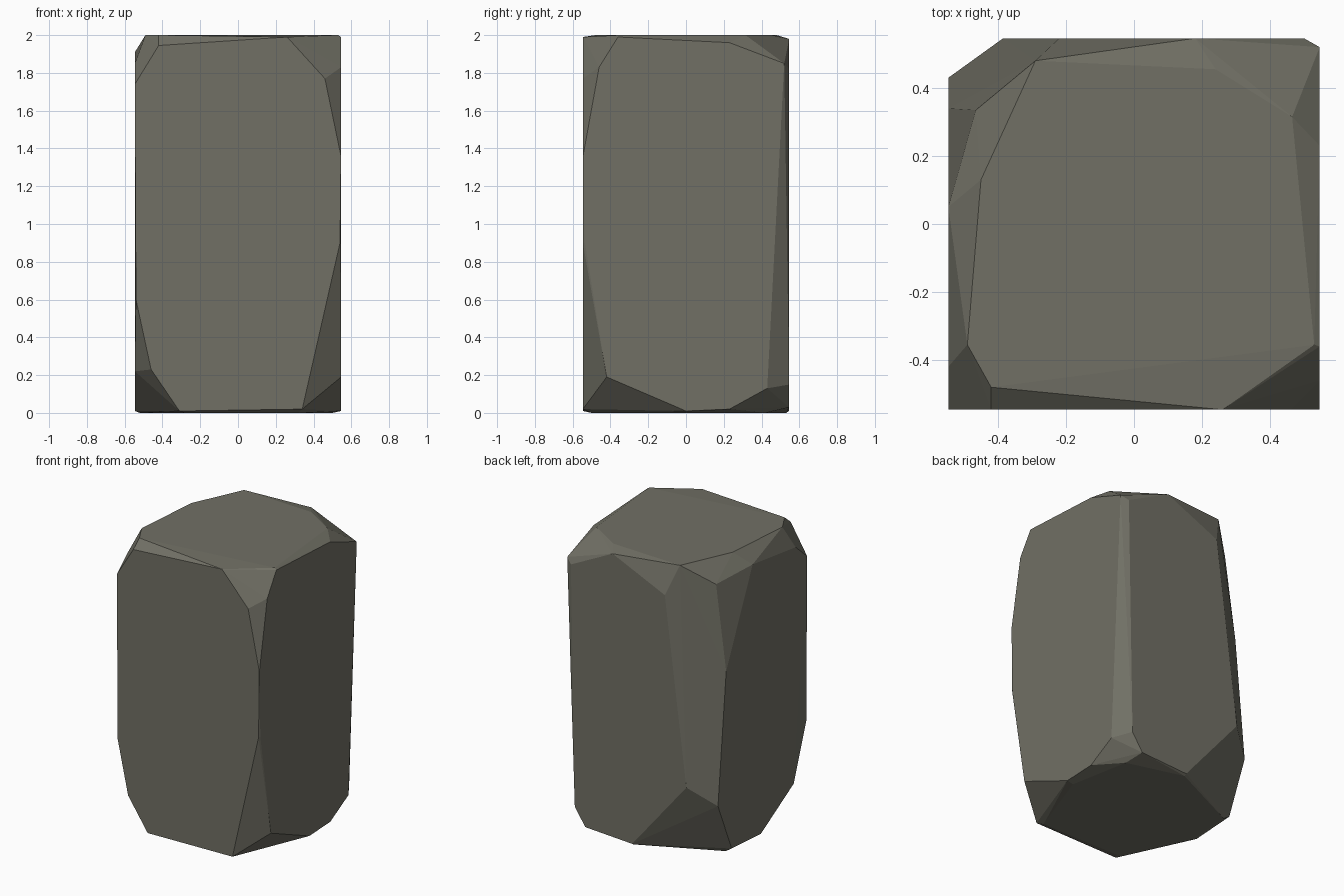
import bpy
import bmesh
import math

if "Cube" in bpy.data.objects:
    bpy.data.objects.remove(bpy.data.objects["Cube"])

# Flat outline left on each side of the block after chipping its corners
HALF = 0.546
front = [(-.42, 1.945), (.26, 1.99), (.46, 1.77), (.545, 1.36), (.54, .9), (.38, .24),
         (.34, .02), (-.31, .01), (-.46, .23), (-.54, .6), (-.546, 1.74)]
right = [(-.36, 1.99), (-.46, 1.83), (-.545, 1.36), (-.535, .9), (-.42, .19), (0, .01),
         (.23, .02), (.43, .13), (.44, 1.0), (.48, 1.74), (.52, 1.85), (.23, 1.96)]
back = [(.5, 1.82), (.18, 1.98), (-.22, 1.8), (-.385, .51), (.03, .01), (.39, .03),
        (.47, .15), (.47, 1.0)]
left = [(.05, 1.91), (.34, 1.28), (.43, .38), (.28, .03), (-.04, .01), (-.4, .22),
        (-.49, .6), (-.54, 1.74), (-.42, 1.85)]
top = [(-.29, .48), (.24, .455), (.465, .315), (.53, -.355), (-.42, -.48),
       (-.49, -.355), (-.45, .13)]
bottom = [(-.28, -.5), (.32, -.5), (.5, 0), (.42, .42), (.03, .53), (-.5, .28), (-.52, -.05)]

points = [(x, -HALF, z) for x, z in front]
points += [(HALF, y, z) for y, z in right]
points += [(x, HALF, z) for x, z in back]
points += [(-HALF, y, z) for y, z in left]
points += [(x, y, 2.0) for x, y in top]
points += [(x, y, 0.0) for x, y in bottom]
points.append((-.465, .335, 1.86))  # chipped back left corner

# Wrap the side outlines so the chips become flat bevel facets
bm = bmesh.new()
for p in points:
    bm.verts.new(p)
hull = bmesh.ops.convex_hull(bm, input=list(bm.verts))
loose = {g for g in hull["geom_interior"] + hull["geom_unused"]
         if isinstance(g, bmesh.types.BMVert) and g.is_valid}
bmesh.ops.delete(bm, geom=list(loose), context="VERTS")
bmesh.ops.dissolve_limit(bm, angle_limit=math.radians(1.5),
                         verts=list(bm.verts), edges=list(bm.edges))
bmesh.ops.recalc_face_normals(bm, faces=list(bm.faces))

mesh = bpy.data.meshes.new("stone_block")
bm.to_mesh(mesh)
bm.free()
block = bpy.data.objects.new("stone_block", mesh)
bpy.context.collection.objects.link(block)

# Stone colour
stone = bpy.data.materials.new("olive grey stone")
stone.diffuse_color = (.165, .162, .13, 1)
stone.use_nodes = True
stone.node_tree.nodes["Principled BSDF"].inputs["Base Color"].default_value = stone.diffuse_color
mesh.materials.append(stone)
